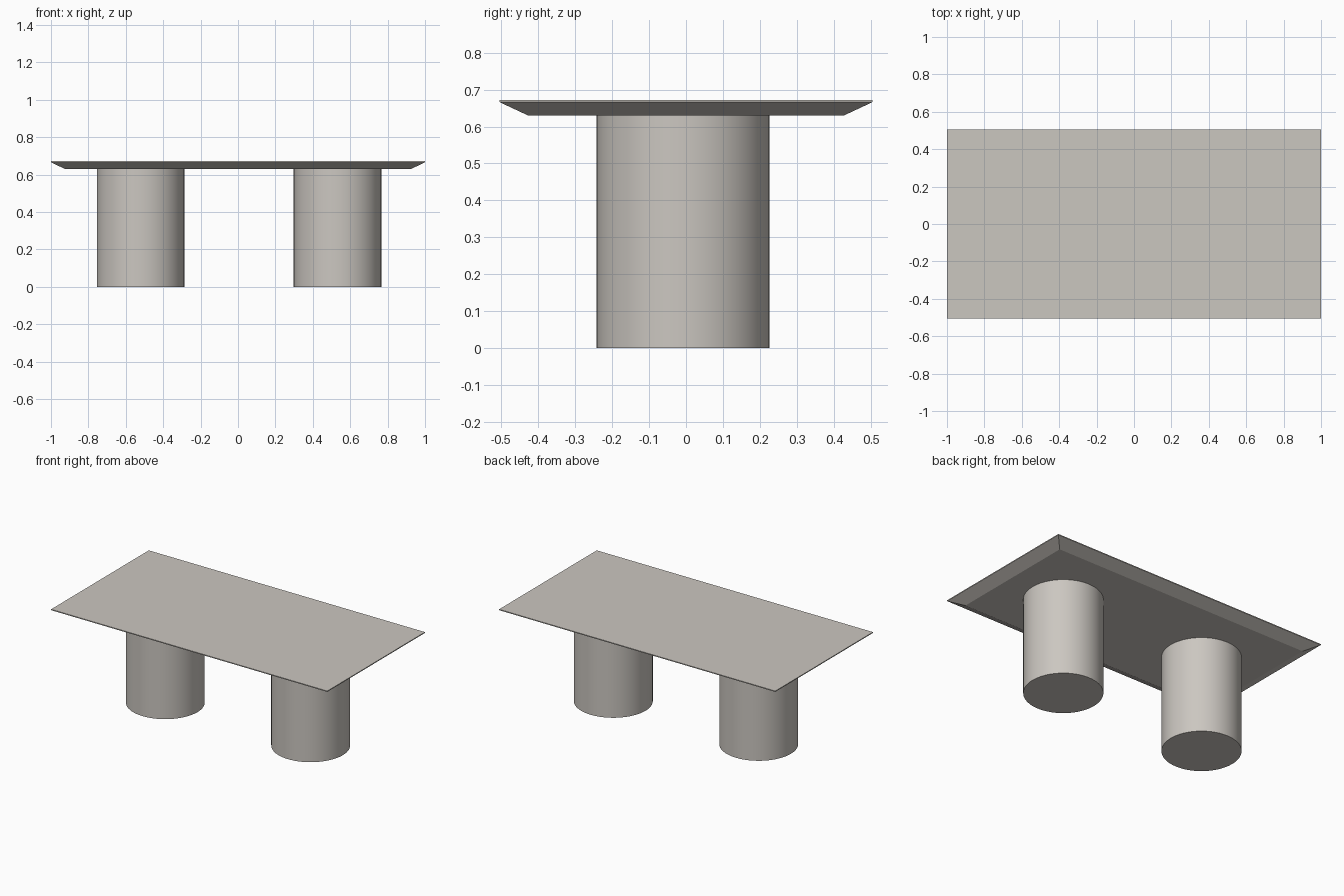
import bpy, bmesh

if "Cube" in bpy.data.objects:
    bpy.data.objects.remove(bpy.data.objects["Cube"])

def material(name, rgb):
    m = bpy.data.materials.new(name)
    m.diffuse_color = (*rgb, 1.0)
    m.use_nodes = True
    m.node_tree.nodes["Principled BSDF"].inputs["Base Color"].default_value = m.diffuse_color
    return m

stone = material("warm grey stone", (0.60, 0.57, 0.53))

def add_object(name, bm):
    bmesh.ops.recalc_face_normals(bm, faces=bm.faces)
    me = bpy.data.meshes.new(name)
    bm.to_mesh(me)
    bm.free()
    ob = bpy.data.objects.new(name, me)
    me.materials.append(stone)
    bpy.context.collection.objects.link(ob)
    return ob

# Tabletop: stacked rectangles (half x, half y, z), thin lip over an undercut bevel
bm = bmesh.new()
rings = []
for hx, hy, z in [(0.925, 0.428, 0.63), (1.0, 0.505, 0.666), (1.0, 0.505, 0.672)]:
    rings.append([bm.verts.new((sx * hx, sy * hy, z))
                  for sx, sy in [(-1, -1), (1, -1), (1, 1), (-1, 1)]])
for a, b in zip(rings, rings[1:]):
    for i in range(4):
        j = (i + 1) % 4
        bm.faces.new((a[i], a[j], b[j], b[i]))
bm.faces.new(rings[0][::-1])
bm.faces.new(rings[-1])
add_object("tabletop", bm)

# Two cylindrical pedestals
for name, x in [("left_pedestal", -0.521), ("right_pedestal", 0.532)]:
    bm = bmesh.new()
    bmesh.ops.create_cone(bm, cap_ends=True, segments=64,
                          radius1=0.234, radius2=0.234, depth=0.63)
    bmesh.ops.translate(bm, verts=bm.verts, vec=(x, -0.008, 0.315))
    ob = add_object(name, bm)
    bpy.ops.object.select_all(action='DESELECT')
    ob.select_set(True)
    bpy.context.view_layer.objects.active = ob
    bpy.ops.object.shade_smooth_by_angle()
